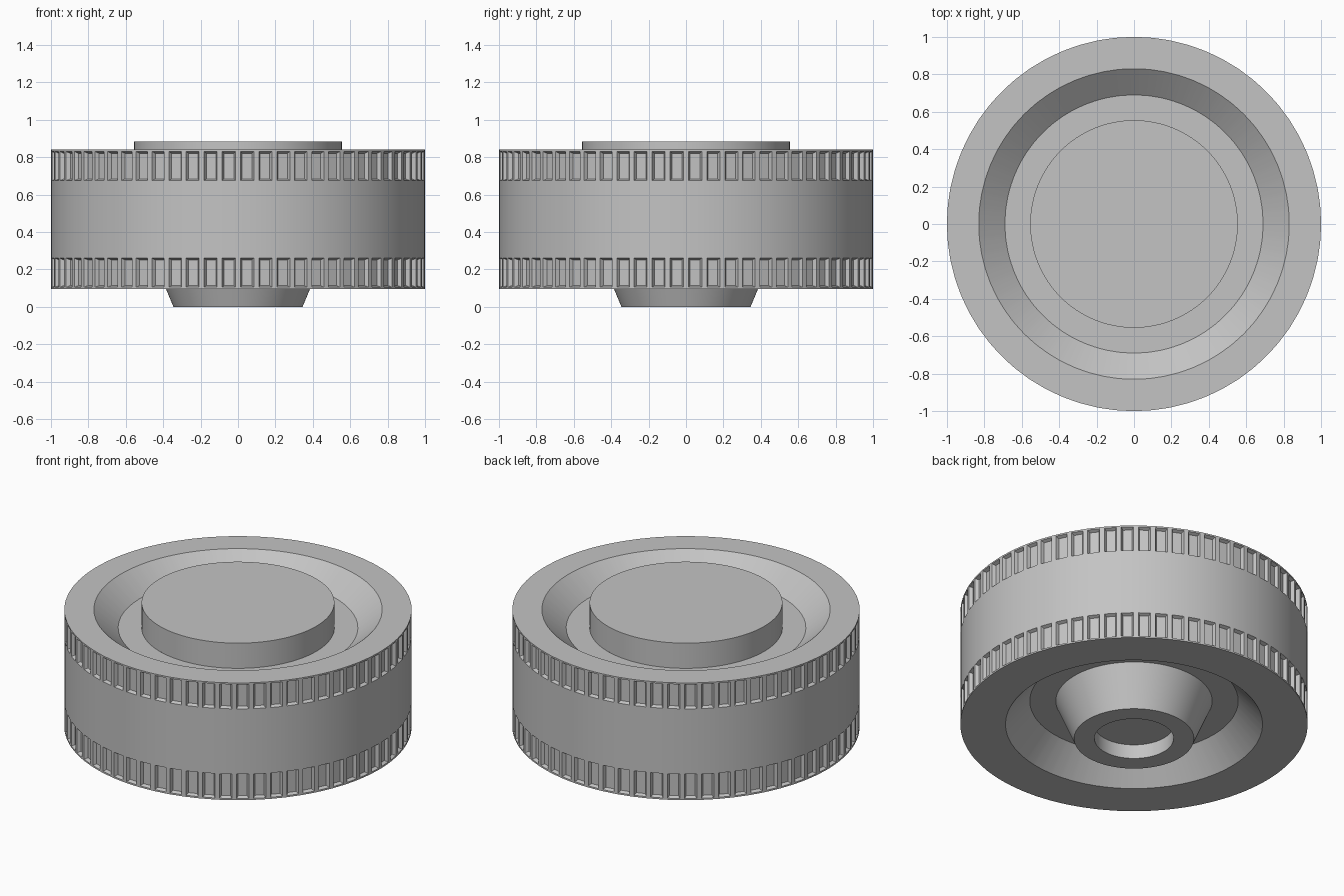
import bpy, bmesh
from math import cos, sin, tau

cube = bpy.data.objects.get("Cube")
if cube:
    bpy.data.objects.remove(cube, do_unlink=True)

# Single plain grey
grey = bpy.data.materials.new("plain_grey")
grey.use_nodes = True
colour = (0.55, 0.55, 0.55, 1)
grey.diffuse_color = colour
grey.node_tree.nodes["Principled BSDF"].inputs["Base Color"].default_value = colour

TEETH = 64
PITCH = tau / TEETH
RIB = 0.28  # share of each pitch taken by the raised rib

# Two columns per tooth: the edges of each rib
rib_angles = [PITCH * (k + s * RIB / 2) for k in range(TEETH) for s in (-1, 1)]
even_angles = [tau * k / 128 for k in range(128)]


def lathe(name, profile, angles, pocket_rows=()):
    """Spin an (r, z) profile; sink a bevelled pocket between ribs on given rows."""
    bm = bmesh.new()
    rings = [[bm.verts.new((r * cos(a), r * sin(a), z)) for a in angles]
             for r, z in profile]
    n = len(angles)
    pockets = []
    for i in range(len(rings) - 1):
        low, high = rings[i], rings[i + 1]
        for j in range(n):
            k = (j + 1) % n
            face = bm.faces.new((low[j], low[k], high[k], high[j]))
            if i in pocket_rows and j % 2:
                pockets.append(face)
    bm.normal_update()
    if pockets:
        bmesh.ops.inset_individual(bm, faces=pockets, thickness=0.013, depth=-0.02)
    bmesh.ops.remove_doubles(bm, verts=bm.verts[:], dist=0.0001)
    mesh = bpy.data.meshes.new(name)
    bm.to_mesh(mesh)
    bm.free()
    mesh.materials.append(grey)
    obj = bpy.data.objects.new(name, mesh)
    bpy.context.collection.objects.link(obj)
    bpy.ops.object.select_all(action="DESELECT")
    obj.select_set(True)
    bpy.context.view_layer.objects.active = obj
    bpy.ops.object.shade_smooth_by_angle(angle=0.5)
    return obj


# Outer wheel: lower recess, gripped rim with two toothed bands, upper recess
lathe("wheel_body",
      [(0.45, 0.25), (0.60, 0.25), (0.74, 0.095), (1, 0.095), (1, 0.105),
       (1, 0.26), (1, 0.675), (1, 0.83), (1, 0.84), (0.83, 0.84),
       (0.69, 0.725), (0.555, 0.725)],
      rib_angles, pocket_rows=(4, 6))

# Raised round cap on top
lathe("top_cap", [(0.555, 0.725), (0.555, 0.885), (0, 0.885)], even_angles)

# Tapered hub underneath with a shallow bore
lathe("bottom_hub",
      [(0, 0.09), (0.228, 0.09), (0.228, 0), (0.345, 0), (0.45, 0.25)],
      even_angles)
